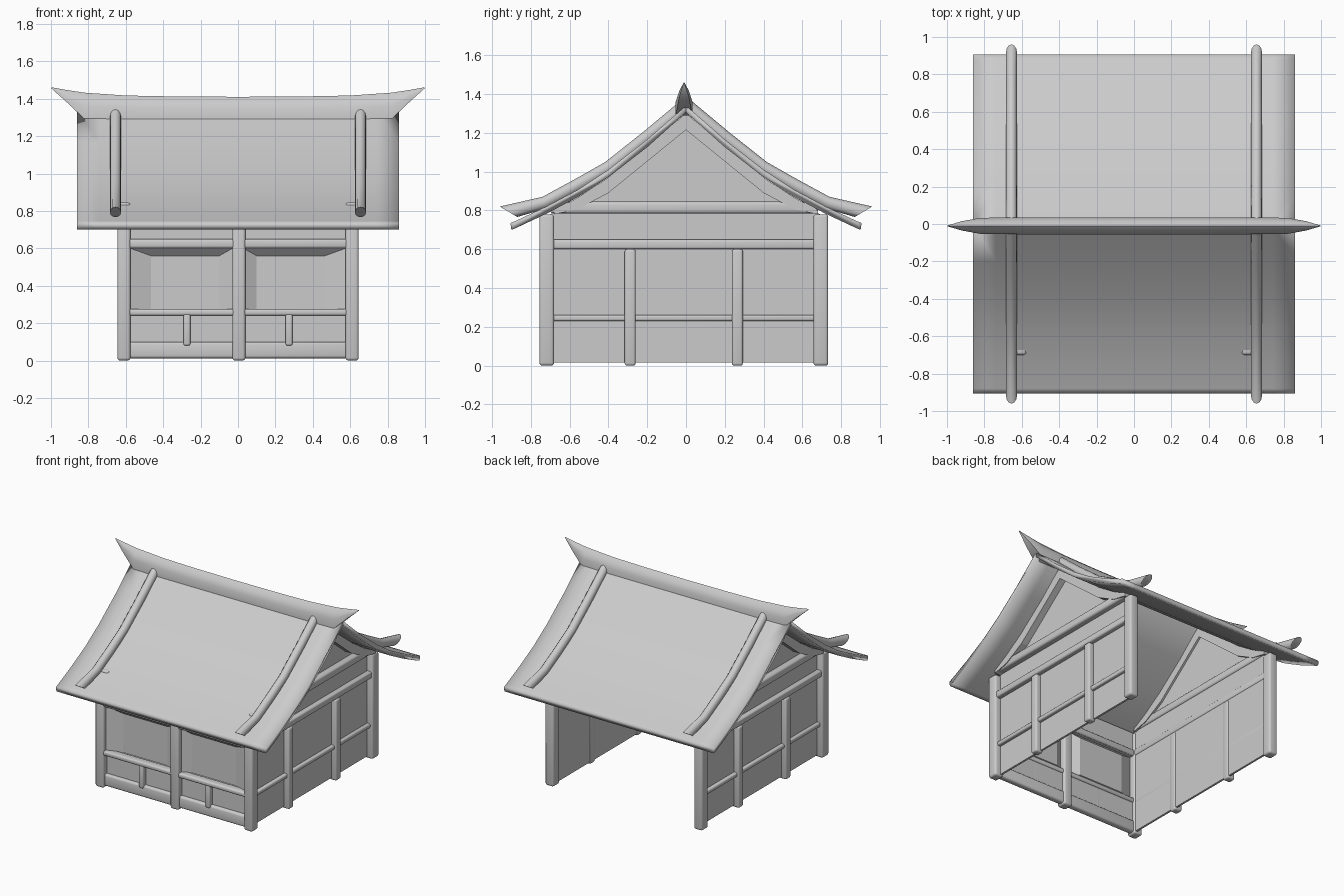
import bpy, bmesh, math
from mathutils import Vector

if "Cube" in bpy.data.objects:
    bpy.data.objects.remove(bpy.data.objects["Cube"])

GREY = (0.6, 0.6, 0.6, 1)
mat = bpy.data.materials.new("plain grey")
mat.use_nodes = True
mat.diffuse_color = GREY
mat.node_tree.nodes["Principled BSDF"].inputs["Base Color"].default_value = GREY


def add_object(name, bm, smooth=None):
    """Turn a bmesh into an object; smooth is the sharp-edge angle in degrees."""
    bmesh.ops.recalc_face_normals(bm, faces=bm.faces)
    mesh = bpy.data.meshes.new(name)
    bm.to_mesh(mesh)
    bm.free()
    mesh.materials.append(mat)
    obj = bpy.data.objects.new(name, mesh)
    bpy.context.collection.objects.link(obj)
    if smooth:
        bpy.ops.object.select_all(action="DESELECT")
        obj.select_set(True)
        bpy.context.view_layer.objects.active = obj
        bpy.ops.object.shade_smooth_by_angle(angle=math.radians(smooth))
    return obj


def box(name, xs, ys, zs, bevel=0.0):
    bm = bmesh.new()
    bmesh.ops.create_cube(bm, size=1)
    for v in bm.verts:
        v.co = [(a + b) / 2 + c * (b - a) for c, (a, b) in zip(v.co, (xs, ys, zs))]
    if bevel:
        bmesh.ops.bevel(bm, geom=bm.edges[:], offset=bevel, segments=3,
                        profile=0.5, affect="EDGES")
    return add_object(name, bm, 50 if bevel else None)


def loft(name, rings, smooth=None):
    """Skin closed rings of points and cap both ends."""
    bm = bmesh.new()
    rows = [[bm.verts.new(p) for p in ring] for ring in rings]
    n = len(rows[0])
    for a, b in zip(rows, rows[1:]):
        for i in range(n):
            j = (i + 1) % n
            bm.faces.new((a[i], a[j], b[j], b[i]))
    bm.faces.new(rows[0])
    bm.faces.new(rows[-1])
    return add_object(name, bm, smooth)


def mirrored(x, side):
    return sorted((x[0] * side, x[1] * side))


SIDES = (("left", 1), ("right", -1))
SLOPES = (("front", -1), ("back", 1))
MID_Y = -0.01

# Roof slopes, each a thin curved sheet
roof_line = [(0, 1.34), (0.2, 1.165), (0.4, 1.01), (0.56, 0.905),
             (0.72, 0.82), (0.88, 0.745), (0.905, 0.735)]
THICK = 0.035
for where, s in SLOPES:
    profile = roof_line + [(y - 0.005, z - THICK) if y else (0, z - THICK)
                           for y, z in reversed(roof_line)]
    loft(where + "_roof_slope",
         [[(x, s * y, z) for y, z in profile] for x in (-0.86, -0.74, 0.74, 0.86)], 120)

# Round poles lying on the roof, with a raised, slant-cut end
pole_path = [(0.0, 1.345, 0.01, 0.035), (0.2, 1.18, 0.02, 0.025),
             (0.4, 1.022, 0.017, 0.027), (0.56, 0.93, 0.014, 0.03),
             (0.73, 0.84, 0.01, 0.03), (0.915, 0.793, 0.045, 0.027)]
for side, sx in SIDES:
    for where, s in SLOPES:
        rings = []
        for y, z, uy, uz in pole_path:
            turn = [2 * math.pi * k / 12 for k in range(12)]
            rings.append([(sx * 0.655 + 0.03 * math.cos(t), s * (y + uy * math.sin(t)),
                           z + uz * math.sin(t)) for t in turn])
        loft(f"{where}_{side}_roof_pole", rings, 50)

# Ridge cap sweeping up to a point at both ends
half = [(0, 1.41, 1.29, 0.045), (0.35, 1.412, 1.29, 0.045), (0.6, 1.417, 1.29, 0.045),
        (0.82, 1.432, 1.29, 0.043), (0.92, 1.447, 1.385, 0.025), (0.998, 1.461, 1.455, 0.002)]
stations = [(-x, t, b, w) for x, t, b, w in reversed(half[1:])] + half
rings = []
for x, top, low, w in stations:
    shape = [(-1, 0), (-1, 0.5), (-0.6, 0.8), (0, 1), (0.6, 0.8), (1, 0.5), (1, 0)]
    rings.append([(x, MID_Y + w * u, low + (top - low) * v) for u, v in shape])
loft("ridge_cap", rings, 50)

for side, sx in SIDES:
    # Side wall with gable
    outline = [(-0.7, 0.015), (0.69, 0.015), (0.69, 0.78), (0.4, 0.95), (0, 1.28),
               (-0.4, 0.95), (-0.7, 0.78)]
    loft(side + "_wall", [[(sx * x, y, z) for y, z in outline] for x in (0.585, 0.6)])

    # Gable rafters following the roof underside
    rafter_line = [(0, 1.3), (0.4, 0.97), (0.56, 0.865), (0.68, 0.8)]
    for where, s in SLOPES:
        profile = rafter_line + [(y, z - d) for (y, z), d in
                                 zip(reversed(rafter_line), (0.02, 0.06, 0.08, 0.085))]
        loft(f"{where}_{side}_rafter",
             [[(sx * x, s * y, z) for y, z in profile] for x in (0.57, 0.65)])

    # Horizontal side beams
    box(side + "_gable_beam", mirrored((0.575, 0.645), sx), (-0.7, 0.68), (0.785, 0.845), 0.015)
    box(side + "_upper_beam", mirrored((0.58, 0.635), sx), (-0.7, 0.68), (0.6, 0.65), 0.012)
    box(side + "_lower_beam", mirrored((0.585, 0.625), sx), (-0.7, 0.68), (0.23, 0.262), 0.01)

    # Corner posts and slimmer side posts
    for where, y in (("front", -0.718), ("back", 0.695)):
        box(f"{where}_{side}_corner_post", mirrored((0.575, 0.645), sx),
            (y - 0.038, y + 0.038), (0, 0.78), 0.015)
    for where, y in (("front", -0.288), ("back", 0.265)):
        box(f"{where}_{side}_side_post", mirrored((0.58, 0.64), sx),
            (y - 0.028, y + 0.028), (0, 0.6), 0.012)

    # Window bay: splayed surround with a recessed pane
    bm = bmesh.new()
    corners = ((0, 0), (1, 0), (1, 1), (0, 1))
    outer = [bm.verts.new((sx * (0.02 + 0.57 * u), -0.73, 0.25 + 0.355 * v)) for u, v in corners]
    inner = [bm.verts.new((sx * (0.1 + 0.365 * u), -0.685, 0.272 + 0.288 * v)) for u, v in corners]
    for i in range(4):
        j = (i + 1) % 4
        bm.faces.new((outer[i], outer[j], inner[j], inner[i]))
    bm.faces.new(inner)
    add_object(side + "_window_bay", bm)

    # Short post under the window
    box(side + "_sill_post", mirrored((0.255, 0.291), sx), (-0.75, -0.7), (0.08, 0.25), 0.01)

# Front wall panels, beams, plinth and middle post
box("front_lower_panel", (-0.6, 0.6), (-0.715, -0.7), (0.02, 0.26))
box("front_upper_panel", (-0.6, 0.6), (-0.715, -0.7), (0.6, 0.78))
box("front_sill_beam", (-0.6, 0.6), (-0.75, -0.69), (0.24, 0.275), 0.012)
box("front_upper_beam", (-0.6, 0.6), (-0.75, -0.69), (0.6, 0.65), 0.014)
box("front_plinth", (-0.6, 0.6), (-0.74, -0.69), (0.012, 0.1), 0.015)
box("front_middle_post", (-0.03, 0.04), (-0.756, -0.68), (0, 0.78), 0.015)
